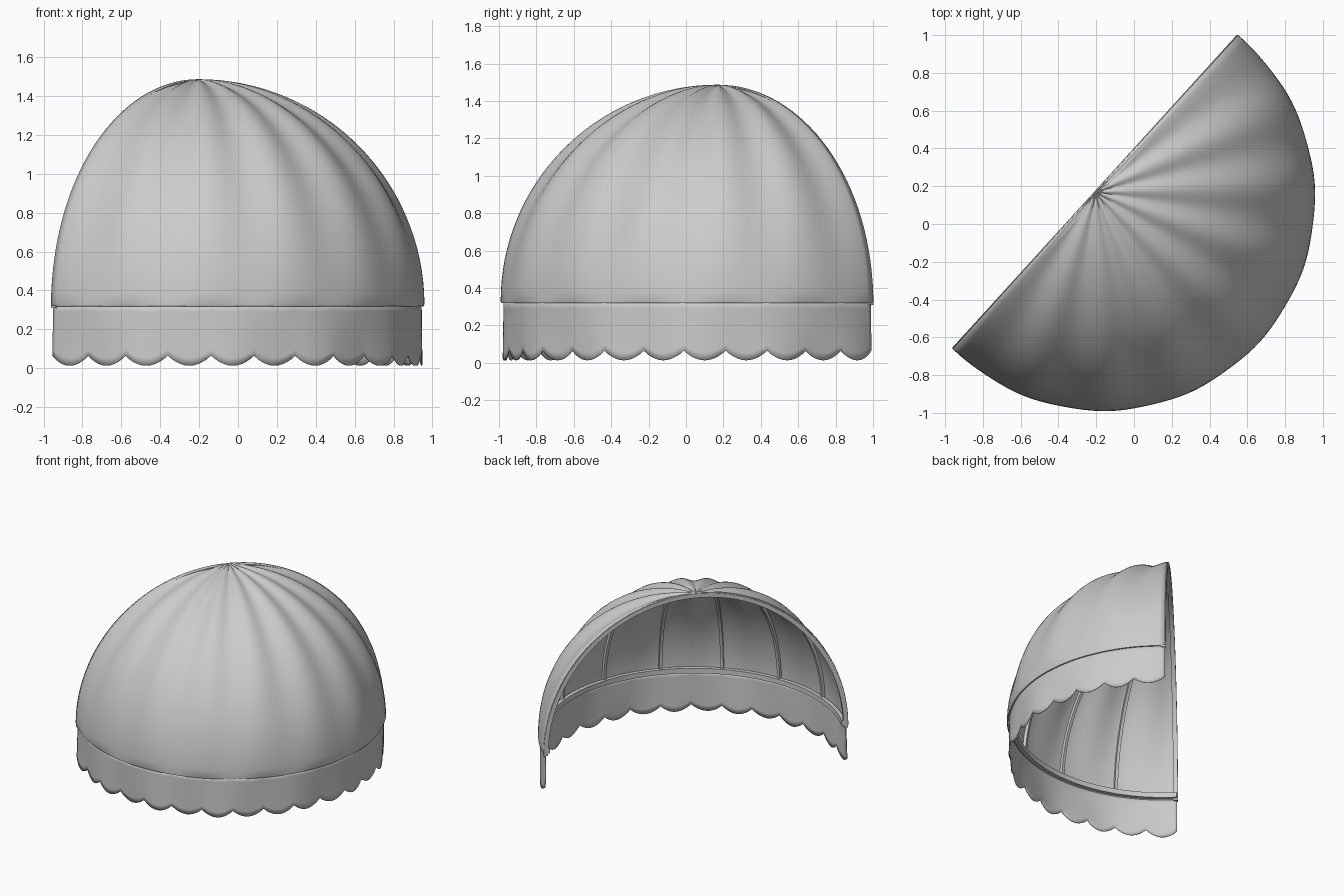
import bpy, bmesh
from math import sin, cos, pi, radians

if "Cube" in bpy.data.objects:
    bpy.data.objects.remove(bpy.data.objects["Cube"])

R, C = 1.120, 0.055          # plan circle radius and its forward offset from the wall line
Z0, H = 0.33, 1.153          # rim height and dome rise
HALF = radians(92.8)         # half sweep of the plan arc
PANELS, SCALLOPS = 8, 16
U, N, MID = (0.673, 0.740), (0.740, -0.673), (-0.205, 0.17)


def world(u, n, z):
    """Awning space (u along wall, n away from wall) to world space."""
    return (MID[0] + u * U[0] + n * N[0], MID[1] + u * U[1] + n * N[1], z)


def loft(name, rings, closed=False, thickness=0.0, angle=35):
    bm = bmesh.new()
    rows = [[bm.verts.new(p) for p in ring] for ring in rings]
    k = len(rows[0])
    for a, b in zip(rows, rows[1:]):
        for i in range(k if closed else k - 1):
            j = (i + 1) % k
            bm.faces.new((a[i], a[j], b[j], b[i]))
    if closed:
        bm.faces.new(rows[0])
        bm.faces.new(rows[-1][::-1])
    bmesh.ops.remove_doubles(bm, verts=bm.verts, dist=1e-5)
    bmesh.ops.recalc_face_normals(bm, faces=bm.faces)
    me = bpy.data.meshes.new(name)
    bm.to_mesh(me)
    bm.free()
    ob = bpy.data.objects.new(name, me)
    bpy.context.collection.objects.link(ob)
    if thickness:
        mod = ob.modifiers.new("Thickness", 'SOLIDIFY')
        mod.thickness, mod.offset = thickness, 0
    bpy.ops.object.select_all(action='DESELECT')
    ob.select_set(True)
    bpy.context.view_layer.objects.active = ob
    bpy.ops.object.shade_smooth_by_angle(angle=radians(angle))
    return ob


def span(a, b, n):
    return [a + (b - a) * i / n for i in range(n + 1)]


def meridian(th, t, inset=0.0, side=0.0, scale=1.0):
    """Point on the line from the rim at angle th (t=0) to the apex (t=pi/2)."""
    u, n = R * sin(th), C + R * cos(th)
    length = (u * u + n * n) ** 0.5
    du, dn = u / length, n / length
    r = (length - inset) * scale * cos(t)
    return world(du * r - dn * side, dn * r + du * side, Z0 + (H - inset) * scale * sin(t))


# Dome canopy: fabric pulled slightly flat between the ribs, with a small hem
def canopy_point(th, t):
    phase = (th + HALF) / (2 * HALF) * PANELS
    sag = sin(pi * phase) ** 2 * (0.004 + 0.02 * sin(2 * t))
    return meridian(th, t, scale=1 - sag)


rings = []
for th in span(-HALF, HALF, PANELS * 10):
    hem = [world((R - d) * sin(th), C + (R - d) * cos(th), z)
           for d, z in ((0.02, 0.322), (0.004, 0.322))]
    rings.append(hem + [canopy_point(th, t) for t in span(0, pi / 2, 32)])
loft("canopy", rings, thickness=0.008, angle=50)

# Valance: hanging cloth band with scalloped lower edge and soft waves
rings = []
for i, th in enumerate(span(-HALF, HALF, SCALLOPS * 10)):
    s = i / 10
    low = 0.065 - 0.052 * abs(sin(pi * s)) ** 0.85
    ring = []
    for f in span(0, 1, 8):
        r = R - 0.014 + 0.008 * f * cos(pi * s * 0.9)
        ring.append(world(r * sin(th), C + r * cos(th), Z0 + (low - Z0) * f))
    rings.append(ring)
loft("valance", rings, thickness=0.006, angle=50)

# Curved rim rail
section = ((0.016, 0.325), (0.016, 0.365), (0.045, 0.365), (0.045, 0.325))
loft("rim_rail", [[world((R - d) * sin(th), C + (R - d) * cos(th), z) for d, z in section]
                  for th in span(-HALF, HALF, 64)], closed=True)

# Wall arch frame
section = ((0.0, -0.005), (0.0, 0.028), (0.032, 0.028), (0.032, -0.005))
loft("wall_arch", [[world((R - d) * cos(p), n, Z0 - 0.02 + (H + 0.02 - d) * sin(p)) for d, n in section]
                   for p in span(0, pi, 72)], closed=True)

# Ribs between panels
section = ((0.006, -0.011), (0.006, 0.011), (0.03, 0.011), (0.03, -0.011))
for k in range(1, PANELS):
    th = -HALF + 2 * HALF * k / PANELS
    loft(f"rib_{k}", [[meridian(th, t, d, s) for d, s in section]
                      for t in span(0.02, pi / 2 - 0.03, 32)], closed=True)
